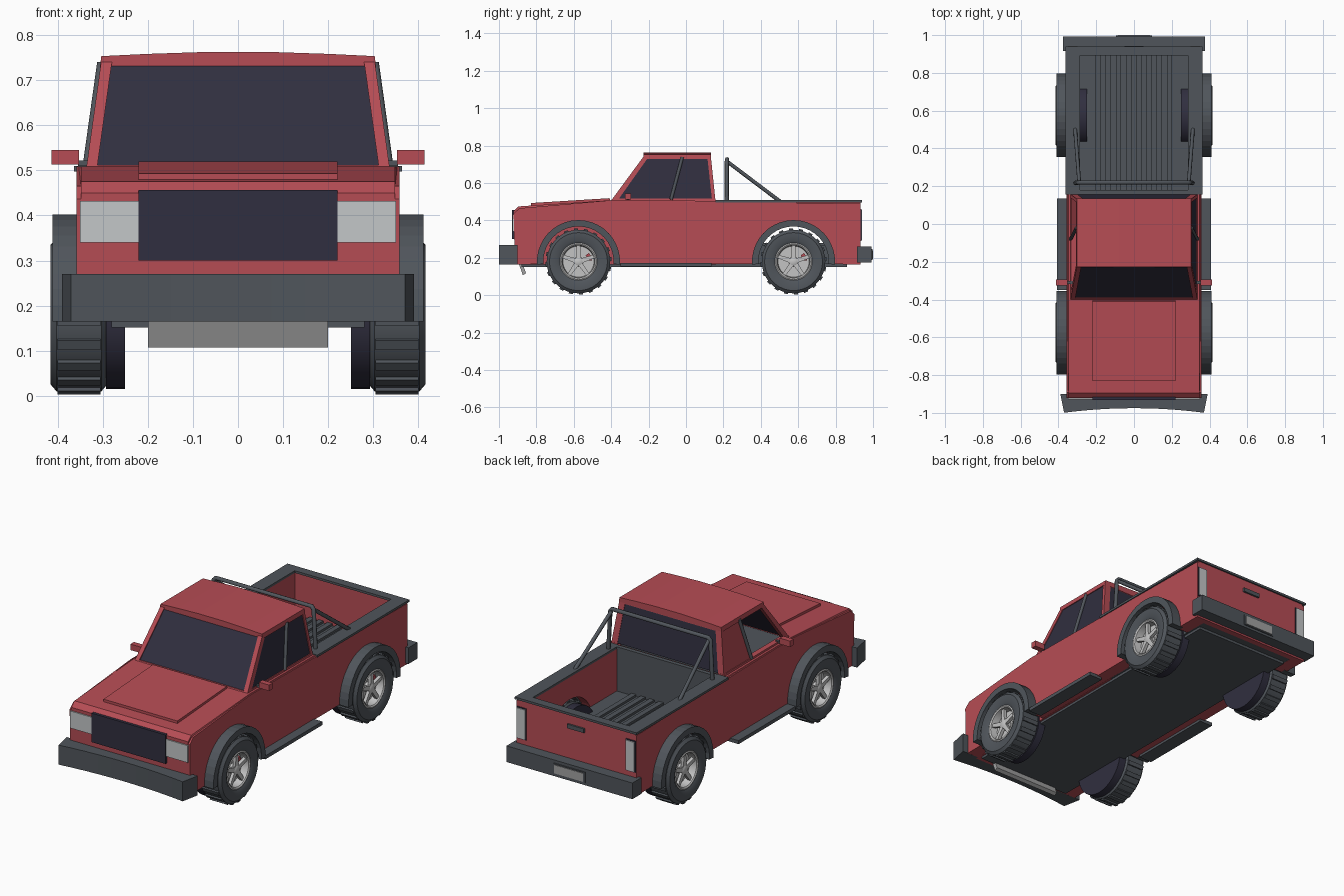
import bpy, bmesh, math
from mathutils import Vector, Matrix

if "Cube" in bpy.data.objects:
    bpy.data.objects.remove(bpy.data.objects["Cube"])


def material(name, r, g, b):
    m = bpy.data.materials.new(name)
    m.use_nodes = True
    m.diffuse_color = (r, g, b, 1)
    bsdf = m.node_tree.nodes["Principled BSDF"]
    bsdf.inputs["Base Color"].default_value = (r, g, b, 1)
    bsdf.inputs["Roughness"].default_value = 0.6
    return m


RED = material("red paint", 0.47, 0.073, 0.09)
GRAY = material("dark gray trim", 0.08, 0.091, 0.105)
NAVY = material("dark navy glass", 0.03, 0.028, 0.05)
LAMP = material("pale lamp", 0.55, 0.57, 0.58)
SILVER = material("silver metal", 0.55, 0.55, 0.55)
STEEL = material("steel gray", 0.36, 0.36, 0.36)


def finish(name, bm, mat, smooth=False):
    bmesh.ops.recalc_face_normals(bm, faces=bm.faces)
    me = bpy.data.meshes.new(name)
    bm.to_mesh(me)
    bm.free()
    me.materials.append(mat)
    ob = bpy.data.objects.new(name, me)
    bpy.context.collection.objects.link(ob)
    if smooth:
        bpy.ops.object.select_all(action='DESELECT')
        ob.select_set(True)
        bpy.context.view_layer.objects.active = ob
        bpy.ops.object.shade_smooth_by_angle(angle=math.radians(35))
    return ob


def extrude(bm, points, vec):
    """Solid from a planar outline swept along a vector."""
    a = [bm.verts.new(p) for p in points]
    b = [bm.verts.new(Vector(p) + Vector(vec)) for p in points]
    bm.faces.new(a)
    bm.faces.new(b[::-1])
    for i in range(len(a)):
        j = (i + 1) % len(a)
        bm.faces.new((a[i], a[j], b[j], b[i]))


def slab(name, points, vec, mat):
    bm = bmesh.new()
    extrude(bm, points, vec)
    return finish(name, bm, mat)


def side_prism(name, yz, x0, x1, mat):
    return slab(name, [(x0, y, z) for y, z in yz], (x1 - x0, 0, 0), mat)


def box(name, x0, x1, y0, y1, z0, z1, mat):
    return side_prism(name, [(y0, z0), (y1, z0), (y1, z1), (y0, z1)], x0, x1, mat)


def tube(name, path, radius, mat):
    cu = bpy.data.curves.new(name, 'CURVE')
    cu.dimensions = '3D'
    cu.bevel_depth = radius
    cu.bevel_resolution = 2
    cu.use_fill_caps = True
    sp = cu.splines.new('POLY')
    sp.points.add(len(path) - 1)
    for p, co in zip(sp.points, path):
        p.co = (*co, 1)
    cu.materials.append(mat)
    ob = bpy.data.objects.new(name, cu)
    bpy.context.collection.objects.link(ob)


def lathe(name, profile, s, yc, mat, n=36):
    """Closed (x, radius) outline spun round a wheel axle."""
    bm = bmesh.new()
    rings = []
    for i in range(n):
        a = 2 * math.pi * i / n
        rings.append([bm.verts.new((s * x, yc + r * math.cos(a), AXLE + r * math.sin(a)))
                      for x, r in profile])
    k = len(profile)
    for i in range(n):
        p, q = rings[i], rings[(i + 1) % n]
        for j in range(k):
            m = (j + 1) % k
            bm.faces.new((p[j], p[m], q[m], q[j]))
    bmesh.ops.remove_doubles(bm, verts=bm.verts, dist=0.0001)
    return finish(name, bm, mat, True)


AXLE = 0.18
WHEELS = (-0.575, 0.575)
SIDES = ((1, "left"), (-1, "right"))


def arc(yc, r, a0, a1, n=20):
    return [(yc + r * math.cos(math.radians(a0 + (a1 - a0) * i / n)),
             AXLE + r * math.sin(math.radians(a0 + (a1 - a0) * i / n))) for i in range(n + 1)]


# Body sides with wheel arches, chamfered along the top
top = [(0.932, 0.165), (0.932, 0.5), (-0.4, 0.508), (-0.895, 0.475), (-0.922, 0.45), (-0.915, 0.165)]
outline = top + arc(WHEELS[0], 0.195, 184, -4) + arc(WHEELS[1], 0.195, 184, -4)
for s, label in SIDES:
    bm = bmesh.new()
    extrude(bm, [(s * 0.29, y, z) for y, z in outline], (s * 0.068, 0, 0))
    rim = [e for e in bm.edges if all(abs(v.co.x) > 0.35 and v.co.z > 0.44 for v in e.verts)]
    bmesh.ops.bevel(bm, geom=rim, offset=0.01, segments=2, affect='EDGES')
    finish(label + "_body_side", bm, RED)

# Engine bay, hood panel, cab base, tailgate and underside
side_prism("hood", [(-0.4, 0.165)] + top[2:], -0.29, 0.29, RED)
side_prism("hood_panel", [(-0.83, 0.47), (-0.83, 0.493), (-0.41, 0.519), (-0.4, 0.5)], -0.22, 0.22, RED)
box("cab_base", -0.29, 0.29, -0.4, 0.16, 0.165, 0.5, RED)
box("cab_interior_deck", -0.3, 0.3, -0.38, 0.14, 0.5, 0.51, GRAY)
box("tailgate", -0.29, 0.29, 0.9, 0.932, 0.165, 0.5, RED)
box("underside", -0.28, 0.28, -0.88, 0.86, 0.152, 0.168, GRAY)

# Load bed
box("bed_floor", -0.29, 0.29, 0.16, 0.9, 0.166, 0.268, GRAY)
box("bed_front_wall", -0.29, 0.29, 0.155, 0.175, 0.26, 0.502, GRAY)
for i in range(8):
    x = -0.19 + i * 0.054
    box("bed_rib", x - 0.014, x + 0.014, 0.175, 0.9, 0.266, 0.28, GRAY)
for s, label in SIDES:
    box(label + "_bed_rail", s * 0.287, s * 0.363, 0.157, 0.94, 0.497, 0.509, GRAY)
box("rear_bed_rail", -0.29, 0.29, 0.893, 0.94, 0.497, 0.509, GRAY)
box("front_bed_rail", -0.29, 0.29, 0.157, 0.18, 0.497, 0.509, GRAY)


# Cab: pillars lean inwards, so width follows height
def cab(s, yz, inset=0.0):
    return [(s * (0.337 - (z - 0.5) * 0.14 - inset), y, z) for y, z in yz]


def across(y0, z0, y1, z1, inset):
    a, b = cab(1, [(y0, z0), (y1, z1)], inset)
    return [a, b, (-b[0], *b[1:]), (-a[0], *a[1:])]


for s, label in SIDES:
    frame = {
        "front_pillar": ([(-0.405, 0.5), (-0.37, 0.5), (-0.2, 0.74), (-0.228, 0.74)], 0.024),
        "rear_pillar": ([(0.14, 0.5), (0.158, 0.5), (0.133, 0.74), (0.114, 0.74)], 0.035),
        "window_sill": ([(-0.4, 0.495), (0.158, 0.495), (0.157, 0.516), (-0.385, 0.516)], 0.03),
        "roof_rail": ([(-0.215, 0.73), (0.134, 0.73), (0.133, 0.745), (-0.22, 0.745)], 0.03),
    }
    for part, (yz, depth) in frame.items():
        slab(label + "_" + part, cab(s, yz), (-s * depth, 0, 0), RED)
    tube(label + "_window_divider", cab(s, [(-0.08, 0.512), (-0.02, 0.738)], 0.0), 0.009, GRAY)
slab("left_window", cab(1, [(-0.365, 0.512), (0.145, 0.512), (0.118, 0.735), (-0.205, 0.735)], 0.004),
     (-0.006, 0, 0), NAVY)
slab("right_rear_panel", cab(-1, [(-0.08, 0.512), (0.145, 0.512), (0.118, 0.735), (-0.02, 0.735)], 0.004),
     (0.006, 0, 0), RED)
slab("windshield", across(-0.39, 0.51, -0.227, 0.732, 0.02), (0, 0.008, 0), NAVY)
slab("rear_window", across(0.155, 0.515, 0.132, 0.725, 0.03), (0, -0.008, 0), NAVY)
slab("rear_window_header", across(0.1325, 0.72, 0.13, 0.745, 0.01), (0, -0.015, 0), RED)
slab("cowl", across(-0.41, 0.495, -0.395, 0.512, 0.01), (0, 0.02, 0), RED)
crown = [(0.306, 0.728), (0.303, 0.753), (0.2, 0.758), (0.08, 0.762)]
section = crown + [(-x, z) for x, z in crown[::-1]]
slab("roof", [(x, -0.228, z) for x, z in section], (0, 0.362, 0), RED)

# Mirrors and side steps
for s, label in SIDES:
    box(label + "_mirror", s * 0.352, s * 0.413, -0.325, -0.295, 0.513, 0.545, RED)
    box(label + "_mirror_arm", s * 0.32, s * 0.355, -0.317, -0.303, 0.51, 0.522, GRAY)
    box(label + "_side_step", s * 0.33, s * 0.408, -0.35, 0.135, 0.153, 0.172, GRAY)

# Nose: grille, headlights, bumper, skid plate
box("grille", -0.22, 0.22, -0.931, -0.91, 0.3, 0.456, NAVY)
for s, label in SIDES:
    box(label + "_headlight", s * 0.22, s * 0.35, -0.928, -0.91, 0.34, 0.432, LAMP)
    box(label + "_tail_light", s * 0.3, s * 0.35, 0.93, 0.942, 0.295, 0.455, LAMP)
    box(label + "_tail_light_base", s * 0.297, s * 0.354, 0.93, 0.937, 0.29, 0.46, NAVY)
xs = [-0.37 + 0.74 * i / 10 for i in range(11)]
front = [(x, -0.975 - 0.024 * (x / 0.37) ** 2, 0.165) for x in xs]
slab("front_bumper", [(-0.39, -0.9, 0.165)] + front + [(0.39, -0.9, 0.165)], (0, 0, 0.105), GRAY)
side_prism("skid_plate", [(-0.9, 0.185), (-0.88, 0.185), (-0.855, 0.118), (-0.872, 0.107)], -0.2, 0.2, STEEL)

# Tail: bumper, plate, handle
box("rear_bumper", -0.375, 0.375, 0.915, 0.992, 0.175, 0.262, GRAY)
box("plate_holder", -0.095, 0.095, 0.99, 0.997, 0.188, 0.246, GRAY)
box("rear_plate", -0.085, 0.085, 0.99, 1.0, 0.194, 0.24, STEEL)
box("tailgate_handle", -0.05, 0.05, 0.93, 0.942, 0.425, 0.447, GRAY)

# Roll bar
tube("roll_bar", [(-0.31, 0.218, 0.5), (-0.298, 0.218, 0.715), (-0.285, 0.22, 0.728),
                  (0.285, 0.22, 0.728), (0.298, 0.218, 0.715), (0.31, 0.218, 0.5)], 0.011, GRAY)
for s, label in SIDES:
    tube(label + "_roll_bar_brace", [(s * 0.29, 0.22, 0.715), (s * 0.312, 0.505, 0.5)], 0.01, GRAY)

# Wheels and arch flares
tire = [(0.29, 0.098), (0.29, 0.155), (0.303, 0.17), (0.402, 0.17), (0.415, 0.155), (0.415, 0.115), (0.405, 0.098)]
rim = [(0.3, 0.1), (0.407, 0.1), (0.41, 0.094), (0.405, 0.087), (0.365, 0.083), (0.365, 0.0), (0.3, 0.0)]
inner = [(0.25, 0.0), (0.25, 0.165), (0.292, 0.165), (0.292, 0.0)]
hub = [(0.36, 0.0), (0.36, 0.026), (0.395, 0.024), (0.4, 0.016), (0.4, 0.0)]
for yc, end in zip(WHEELS, ("front", "rear")):
    for s, label in SIDES:
        tag = end + "_" + label + "_"
        flare = arc(yc, 0.222, -4, 184) + arc(yc, 0.188, 184, -4)
        side_prism(tag + "arch_flare", flare, s * 0.34, s * 0.411, GRAY)
        lathe(tag + "tire", tire, s, yc, GRAY)
        lathe(tag + "rim", rim, s, yc, SILVER)
        lathe(tag + "inner_disc", inner, s, yc, NAVY)
        lathe(tag + "hub", hub, s, yc, SILVER, 20)
        treads, spokes = bmesh.new(), bmesh.new()
        for bm, count, quad, x0, x1 in (
                (treads, 20, [(0.16, -0.013), (0.177, -0.011), (0.177, 0.011), (0.16, 0.013)], 0.305, 0.4),
                (spokes, 5, [(0.01, -0.013), (0.092, -0.009), (0.092, 0.009), (0.01, 0.013)], 0.38, 0.397)):
            for i in range(count):
                rot = Matrix.Rotation(2 * math.pi * (i + 0.25) / count, 3, 'X')
                pts = [rot @ Vector((s * x0, u, v)) + Vector((0, yc, AXLE)) for u, v in quad]
                extrude(bm, pts, (s * (x1 - x0), 0, 0))
        finish(tag + "treads", treads, GRAY)
        finish(tag + "spokes", spokes, SILVER)
        caliper = arc(yc, 0.072, 5, 40, 6) + arc(yc, 0.05, 40, 5, 6)
        side_prism(tag + "caliper", caliper, s * 0.36, s * 0.374, RED)
